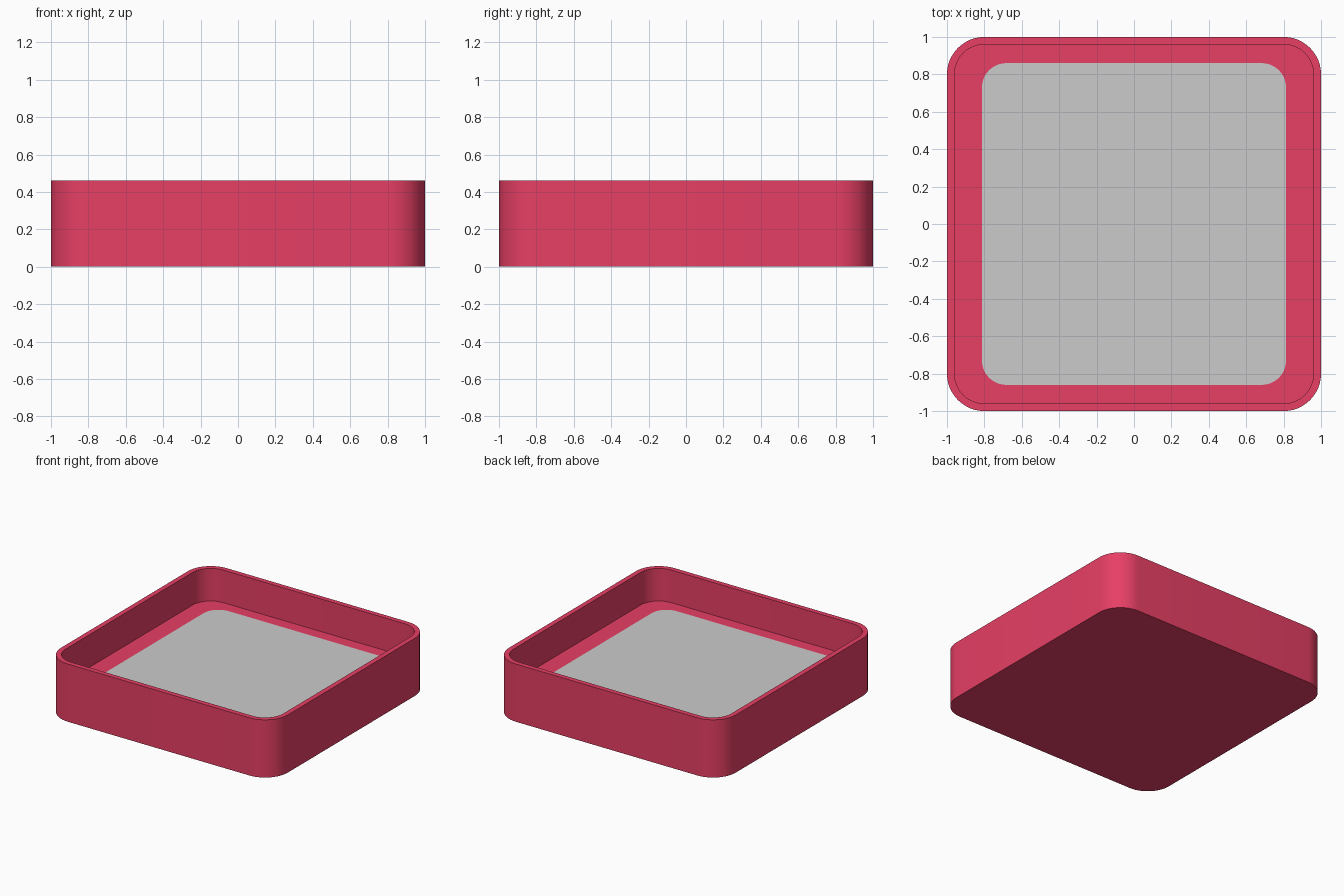
import bpy, bmesh
from math import sin, cos, pi

if "Cube" in bpy.data.objects:
    bpy.data.objects.remove(bpy.data.objects["Cube"])


def rounded_rect(bm, hx, hy, r, z, seg=12):
    """Ring of vertices around a rounded rectangle."""
    ring = []
    for i, (sx, sy) in enumerate([(1, 1), (-1, 1), (-1, -1), (1, -1)]):
        for k in range(seg + 1):
            a = (i + k / seg) * pi / 2
            ring.append(bm.verts.new((sx * (hx - r) + r * cos(a),
                                      sy * (hy - r) + r * sin(a), z)))
    return ring


def loft(name, sections, mat=None):
    """Closed solid through a stack of rounded-rectangle sections."""
    bm = bmesh.new()
    rings = [rounded_rect(bm, *s) for s in sections]
    for a, b in zip(rings, rings[1:]):
        for i in range(len(a)):
            j = (i + 1) % len(a)
            bm.faces.new((a[i], a[j], b[j], b[i]))
    bm.faces.new(rings[0][::-1])
    bm.faces.new(rings[-1])
    bmesh.ops.recalc_face_normals(bm, faces=bm.faces)
    me = bpy.data.meshes.new(name)
    bm.to_mesh(me)
    bm.free()
    ob = bpy.data.objects.new(name, me)
    bpy.context.collection.objects.link(ob)
    if mat:
        me.materials.append(mat)
    bpy.ops.object.select_all(action='DESELECT')
    ob.select_set(True)
    bpy.context.view_layer.objects.active = ob
    bpy.ops.object.shade_smooth_by_angle(angle=pi / 6)
    return ob


red = bpy.data.materials.new("red")
red.diffuse_color = (0.8, 0.05, 0.13, 1)
red.use_nodes = True
red.node_tree.nodes["Principled BSDF"].inputs["Base Color"].default_value = red.diffuse_color

HEIGHT, FLOOR, WALL = 0.46, 0.20, 0.04

# Tray: outer wall, rim, inner wall and raised floor
loft("tray", [(1, 1, 0.2, 0),
              (1, 1, 0.2, HEIGHT),
              (1 - WALL, 1 - WALL, 0.2 - WALL, HEIGHT),
              (1 - WALL, 1 - WALL, 0.2 - WALL, FLOOR)], red)

# Thin grey pad lying on the floor
loft("floor_pad", [(0.813, 0.86, 0.13, FLOOR - 0.01),
                   (0.813, 0.86, 0.13, FLOOR + 0.002)])
